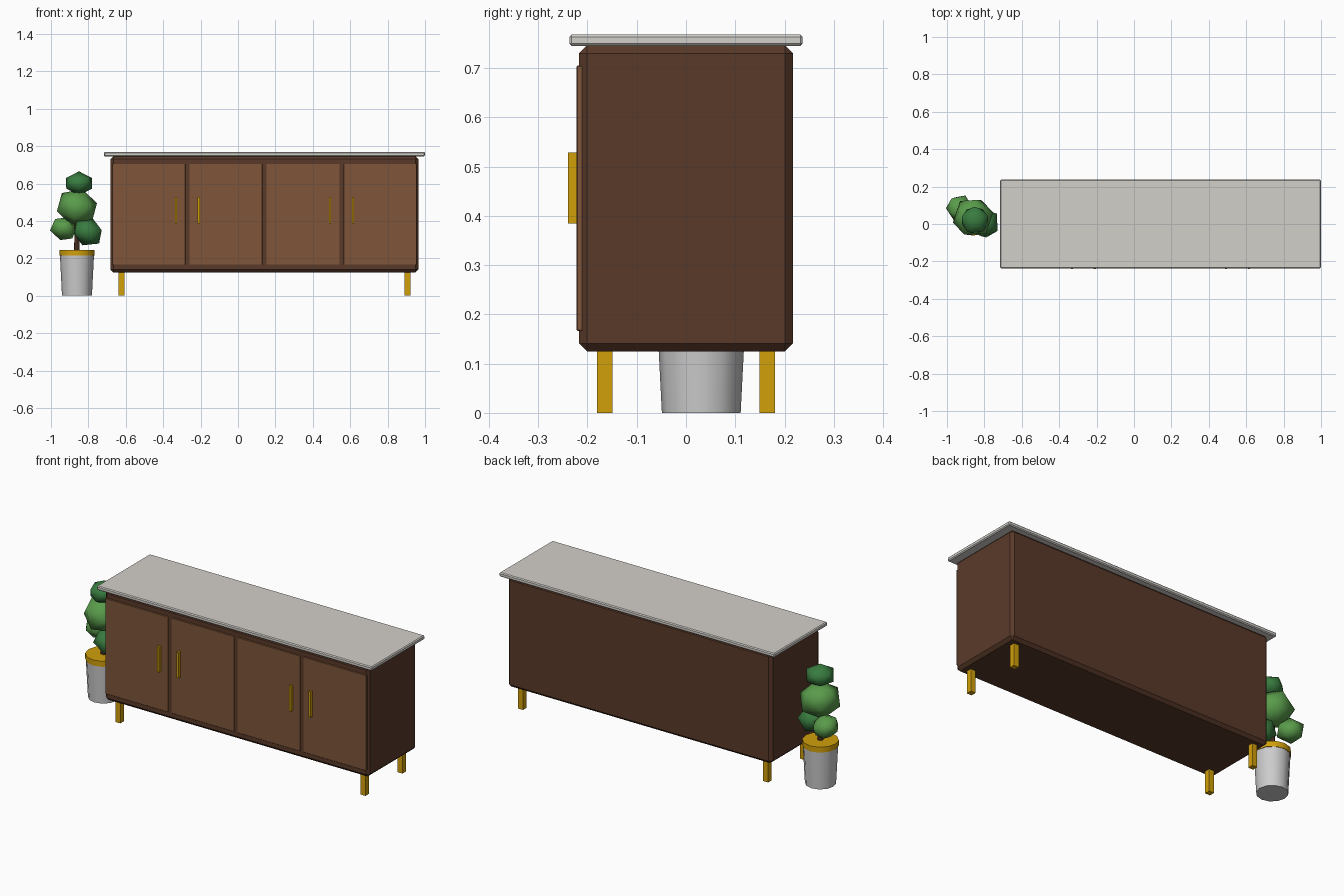
import bpy, math

if "Cube" in bpy.data.objects:
    bpy.data.objects.remove(bpy.data.objects["Cube"])

CX = 0.1415          # cabinet centre in x
PX, PY = -0.861, 0.031   # plant pot centre


def material(name, rgb):
    m = bpy.data.materials.new(name)
    m.diffuse_color = (*rgb, 1)
    m.use_nodes = True
    m.node_tree.nodes["Principled BSDF"].inputs["Base Color"].default_value = m.diffuse_color
    return m


WALNUT = material("dark_wood", (0.10, 0.042, 0.022))
DOOR = material("door_wood", (0.21, 0.09, 0.04))
BRASS = material("brass", (0.64, 0.35, 0.003))
STONE = material("stone", (0.65, 0.63, 0.59))
CERAMIC = material("ceramic", (0.70, 0.69, 0.67))
LEAF = material("leaf", (0.10, 0.33, 0.07))
DARK_LEAF = material("dark_leaf", (0.04, 0.20, 0.05))


def finish(name, mat):
    o = bpy.context.object
    o.name = name
    o.data.materials.append(mat)
    return o


def box(name, mat, x, y, z, bevel=0):
    """Box from (min, max) ranges, with an optional chamfer."""
    ranges = (x, y, z)
    bpy.ops.mesh.primitive_cube_add(size=1, location=[(a + b) / 2 for a, b in ranges])
    o = finish(name, mat)
    o.scale = [b - a for a, b in ranges]
    bpy.ops.object.transform_apply(location=False, rotation=False, scale=True)
    if bevel:
        m = o.modifiers.new("chamfer", 'BEVEL')
        m.width = bevel
        m.segments = 1
    return o


def cone(name, mat, x, y, z0, z1, r0, r1, sides):
    bpy.ops.mesh.primitive_cone_add(vertices=sides, radius1=r0, radius2=r1, depth=z1 - z0,
                                    location=(x, y, (z0 + z1) / 2))
    o = finish(name, mat)
    bpy.ops.object.shade_smooth_by_angle(angle=math.radians(40))
    return o


def leaf_clump(name, mat, loc, r, h, rot):
    bpy.ops.mesh.primitive_ico_sphere_add(subdivisions=1, radius=1, location=loc,
                                          rotation=[math.radians(a) for a in rot])
    o = finish(name, mat)
    o.scale = (r, r, h)
    bpy.ops.object.shade_smooth()


# Cabinet carcass and stone top
box("cabinet_body", WALNUT, (CX - 0.824, CX + 0.824), (-0.217, 0.217), (0.125, 0.746), 0.016)
box("stone_top", STONE, (-0.717, 1.0), (-0.237, 0.237), (0.745, 0.768), 0.005)

# Four doors, each with a handle near its pair's partner
for i in range(4):
    x = CX + (i - 1.5) * 0.412
    box(f"door_{i + 1}", DOOR, (x - 0.196, x + 0.196), (-0.222, -0.207), (0.166, 0.705), 0.002)
    hx = x + (0.145 if i % 2 == 0 else -0.145)
    box(f"handle_{i + 1}", BRASS, (hx - 0.006, hx + 0.006), (-0.24, -0.221), (0.385, 0.529))

# Legs
for sx, side in ((-1, "left"), (1, "right")):
    for sy, end in ((-1, "front"), (1, "back")):
        x, y = CX + sx * 0.765, sy * 0.165
        box(f"{end}_{side}_leg", BRASS, (x - 0.0155, x + 0.0155),
            (y - 0.0155, y + 0.0155), (0, 0.13))

# Potted plant
cone("pot", CERAMIC, PX, PY, 0, 0.235, 0.08, 0.092, 12)
cone("pot_rim", BRASS, PX, PY, 0.214, 0.245, 0.094, 0.094, 12)
cone("trunk", WALNUT, PX, PY, 0.23, 0.45, 0.015, 0.013, 8)
leaf_clump("leaves_middle", LEAF, (-0.861, 0.035, 0.473), 0.115, 0.102, (15, 12, 20))
leaf_clump("leaves_left", LEAF, (-0.932, 0.085, 0.358), 0.076, 0.065, (10, 20, 70))
leaf_clump("leaves_right", DARK_LEAF, (-0.803, 0.005, 0.340), 0.088, 0.076, (10, 20, 40))
leaf_clump("leaves_top", DARK_LEAF, (-0.850, 0.019, 0.601), 0.081, 0.064, (0, 0, 20))
